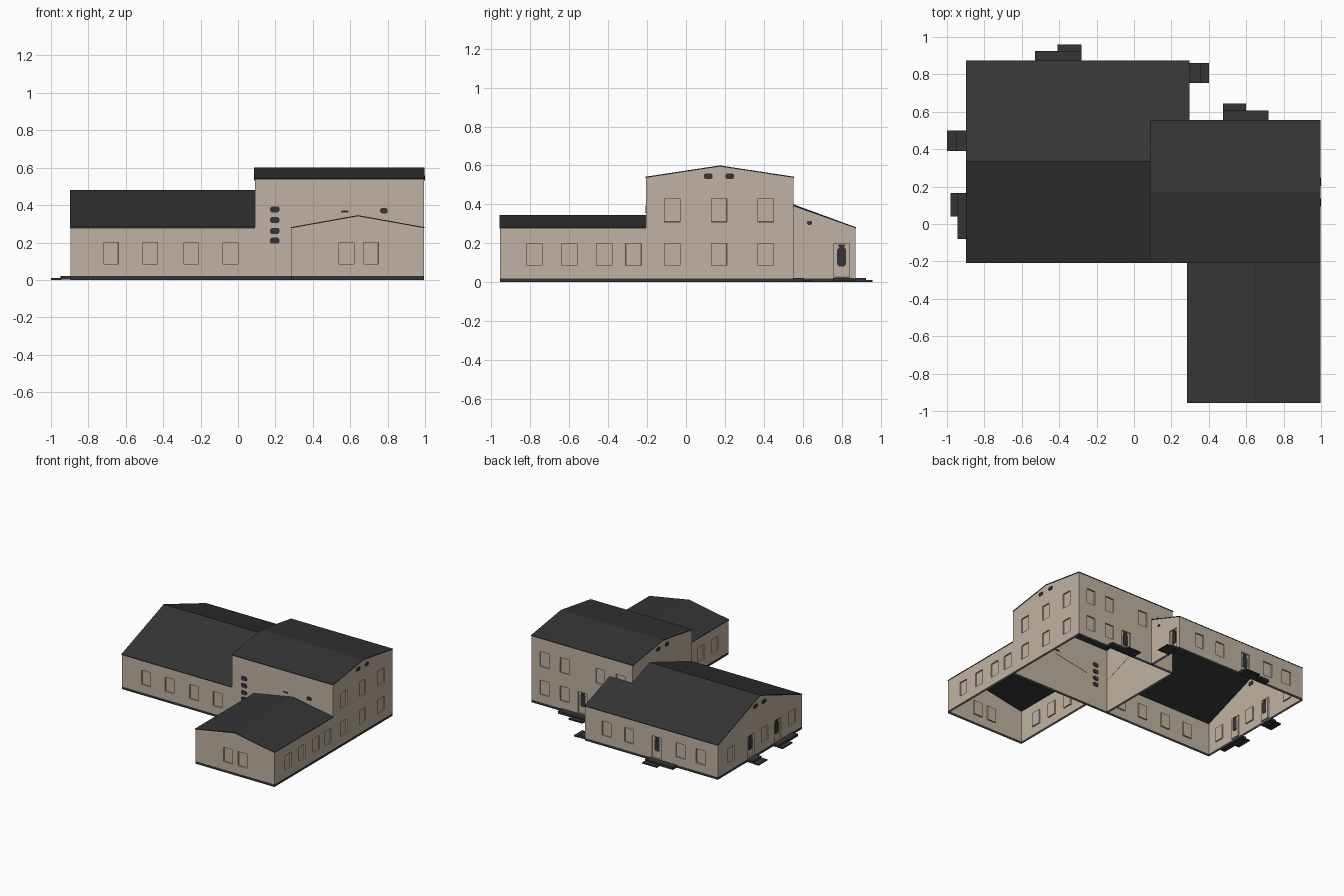
import bpy, bmesh
from mathutils import Vector, Matrix

cube = bpy.data.objects.get("Cube")
if cube:
    bpy.data.objects.remove(cube, do_unlink=True)


def material(name, rgb):
    m = bpy.data.materials.new(name)
    m.use_nodes = True
    m.diffuse_color = (*rgb, 1)
    m.node_tree.nodes["Principled BSDF"].inputs["Base Color"].default_value = (*rgb, 1)
    return m


PLASTER = material("beige plaster", (0.53, 0.45, 0.36))
DARK = material("charcoal", (0.035, 0.035, 0.035))
PLINTH = 0.02
RECESS = 0.01


def finish(name, bm, *mats):
    mesh = bpy.data.meshes.new(name)
    bm.to_mesh(mesh)
    bm.free()
    for m in mats:
        mesh.materials.append(m)
    bpy.context.collection.objects.link(bpy.data.objects.new(name, mesh))


def box(name, x0, x1, y0, y1, z0, z1):
    bm = bmesh.new()
    size = Matrix.Diagonal((x1 - x0, y1 - y0, z1 - z0, 1))
    centre = Matrix.Translation(((x0 + x1) / 2, (y0 + y1) / 2, (z0 + z1) / 2))
    bmesh.ops.create_cube(bm, size=1, matrix=centre @ size)
    finish(name, bm, DARK)


def prism(name, points, shift):
    """Flat polygon swept by a vector into a solid."""
    bm = bmesh.new()
    face = bm.faces.new([bm.verts.new(p) for p in points])
    far = bmesh.ops.extrude_face_region(bm, geom=[face], use_keep_orig=True)["geom"]
    bmesh.ops.translate(bm, vec=shift,
                        verts=[v for v in far if isinstance(v, bmesh.types.BMVert)])
    bmesh.ops.recalc_face_normals(bm, faces=bm.faces[:])
    finish(name, bm, DARK)


def plate(name, spot, along, normal, width, height):
    """Thin dark pane with clipped corners, visible from both sides."""
    c = min(width, height) * 0.25
    w, h = width / 2, height / 2
    corners = [(w - c, -h), (w, c - h), (w, h - c), (w - c, h),
               (c - w, h), (-w, h - c), (-w, c - h), (c - w, -h)]
    prism(name, [spot + along * a + Vector((0, 0, b)) - normal * 0.004
                 for a, b in corners], normal * 0.008)


def wall(name, start, end, tops, windows=(), doors=(), vents=()):
    """Wall seen from outside, running left to right. tops: (share of length, z)
    from right to left. windows: (centre, sill, head); doors: centre;
    vents: (centre, z, width, height). Centres lie along the wall's own axis."""
    start, end = Vector((*start, 0)), Vector((*end, 0))
    along = (end - start).normalized()
    length = (end - start).length
    normal = Vector((along.y, -along.x, 0))
    axis = 0 if abs(along.x) > 0.5 else 1
    up = Vector((0, 0, 1))

    def place(c):
        return abs(c - start[axis])

    holes = [(place(c) - 0.04, place(c) + 0.04, a, b) for c, a, b in windows]
    holes += [(place(c) - 0.04, place(c) + 0.04, 0.025, 0.2) for c in doors]

    bm = bmesh.new()
    outline = [(0, 0), (1, 0)] + tops
    bm.faces.new([bm.verts.new(start + along * length * s + up * z) for s, z in outline])
    cuts = [(start + along * u, along) for h in holes for u in h[:2]]
    levels = {PLINTH} | {z for h in holes for z in h[2:]}
    cuts += [(up * z, up) for z in sorted(levels)]
    for point, direction in cuts:
        bmesh.ops.bisect_plane(bm, geom=bm.verts[:] + bm.edges[:] + bm.faces[:],
                               plane_co=point, plane_no=direction, dist=0.0001)

    # plinth colour by height, then press the openings in
    for f in bm.faces:
        f.material_index = int(f.calc_center_median().z < PLINTH)
    for u0, u1, z0, z1 in holes:
        inside = []
        for f in bm.faces:
            c = f.calc_center_median()
            if u0 < (c - start).dot(along) < u1 and z0 < c.z < z1:
                inside.append(f)
        bmesh.ops.inset_region(bm, faces=inside, thickness=0.001, depth=-RECESS)
    finish(name, bm, PLASTER, DARK)

    for c in doors:
        spot = start + along * place(c) - normal * RECESS
        plate(name + "_door_pane", spot + up * 0.13, along, normal, 0.045, 0.1)
        plate(name + "_door_light", spot + up * 0.188, along, normal, 0.035, 0.012)
    for c, z, w, h in vents:
        plate(name + "_vent", start + along * place(c) + up * z, along, normal, w, h)


def roof(name, profile, a0, a1, along_x):
    """Thin roof sheet swept along one axis from a profile of (offset, z)."""
    ring = profile + [(s, z - 0.006) for s, z in reversed(profile)]
    points = [(a0, s, z) if along_x else (s, a0, z) for s, z in ring]
    prism(name, points, Vector((a1 - a0, 0, 0) if along_x else (0, a1 - a0, 0)))


def flat(z):
    return [(1, z), (0, z)]


def gable(eave, ridge):
    return [(1, eave), (0.5, ridge), (0, eave)]


def row(centres, *bands):
    return [(c, a, b) for c in centres for a, b in bands]


LOW, HIGH = (0.085, 0.2), (0.31, 0.43)
W, E, MID = -0.895, 0.995, 0.09          # outer ends and the tall block's inner side
FRONT, TALL_BACK, BACK = -0.205, 0.553, 0.872
NOOK, WING_W, WING_F = 0.293, 0.287, -0.955

# Low hall
wall("hall_front_wall", (W, FRONT), (MID, FRONT), flat(0.28),
     row((-0.68, -0.47, -0.25, -0.04), LOW))
wall("hall_back_wall", (NOOK, BACK), (W, BACK), flat(0.28),
     row((0.1, -0.1, -0.56, -0.74), LOW), doors=[-0.345])
wall("hall_end_wall", (W, BACK), (W, FRONT), gable(0.28, 0.475),
     row((0.7, 0.27, -0.08), LOW), doors=[0.445, 0.105],
     vents=[(0.28, 0.41, 0.05, 0.03), (0.39, 0.41, 0.05, 0.03)])
wall("hall_nook_wall", (NOOK, TALL_BACK), (NOOK, BACK), [(1, 0.28), (0, 0.39)],
     doors=[0.8], vents=[(0.635, 0.305, 0.025, 0.02)])
ridge_y = (FRONT + BACK) / 2
roof("hall_roof", [(FRONT - 0.003, 0.282), (ridge_y, 0.48), (BACK + 0.003, 0.282)],
     W - 0.003, MID, True)
roof("hall_nook_roof", [(TALL_BACK, 0.396), (BACK + 0.003, 0.282)],
     MID, NOOK + 0.003, True)

# Tall block
wall("tall_front_wall", (MID, FRONT), (E, FRONT), flat(0.54),
     vents=[(0.197, z, 0.05, 0.033) for z in (0.21, 0.262, 0.32, 0.377)]
     + [(0.57, 0.365, 0.04, 0.01), (0.78, 0.37, 0.04, 0.028)])
wall("tall_back_wall", (E, TALL_BACK), (MID, TALL_BACK), flat(0.54),
     row((0.88, 0.7, 0.38, 0.2), HIGH) + row((0.88, 0.7), LOW), doors=[0.54])
gable_vents = [(y, 0.545, 0.045, 0.028) for y in (0.115, 0.225)]
wall("tall_right_wall", (E, FRONT), (E, TALL_BACK), gable(0.54, 0.597),
     row((-0.07, 0.17, 0.41), LOW, HIGH), vents=gable_vents)
wall("tall_left_wall", (MID, TALL_BACK), (MID, FRONT), gable(0.54, 0.597),
     vents=gable_vents)
roof("tall_roof", [(FRONT - 0.003, 0.542), ((FRONT + TALL_BACK) / 2, 0.6),
                   (TALL_BACK + 0.003, 0.542)], MID - 0.004, E + 0.003, True)

# Front wing
wing_rows = row((-0.78, -0.6, -0.42, -0.27), LOW)
wall("wing_front_wall", (WING_W, WING_F), (E, WING_F), gable(0.28, 0.343),
     row((0.58, 0.71), LOW))
wall("wing_right_wall", (E, WING_F), (E, FRONT), flat(0.28), wing_rows)
wall("wing_left_wall", (WING_W, FRONT), (WING_W, WING_F), flat(0.28), wing_rows)
roof("wing_roof", [(WING_W - 0.003, 0.282), ((WING_W + E) / 2, 0.346),
                   (E + 0.003, 0.282)], WING_F - 0.003, FRONT, False)

# Entrance steps: a landing and a lower tread each
for name, landing, tread in (
        ("hall_end_steps", (-0.95, W, 0.39, 0.5), (-1, -0.95, 0.39, 0.5)),
        ("hall_side_steps", (-0.945, W, -0.08, 0.165), (-0.98, -0.945, 0.04, 0.165)),
        ("hall_back_steps", (-0.53, -0.28, BACK, 0.925), (-0.41, -0.28, 0.925, 0.96)),
        ("nook_steps", (NOOK, 0.355, 0.755, 0.86), (0.355, 0.4, 0.755, 0.86)),
        ("tall_back_steps", (0.475, 0.72, TALL_BACK, 0.607), (0.475, 0.6, 0.607, 0.645))):
    box(name + "_landing", *landing, 0.002, 0.022)
    box(name + "_tread", *tread, 0, 0.01)
